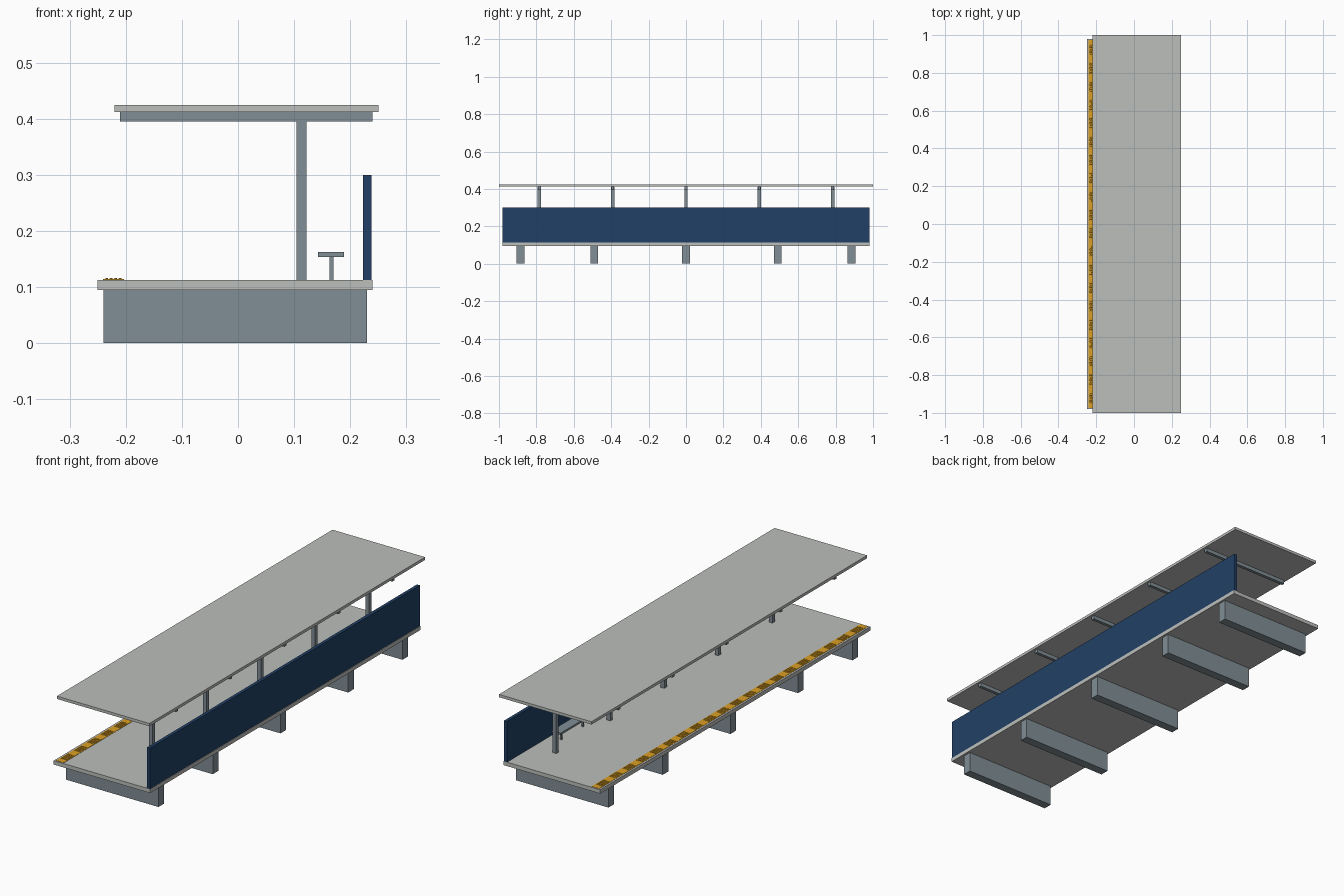
import bpy, bmesh
from mathutils import Matrix

if "Cube" in bpy.data.objects:
    bpy.data.objects.remove(bpy.data.objects["Cube"])


def srgb(r, g, b):
    def lin(c):
        c /= 255
        return c / 12.92 if c <= 0.04045 else ((c + 0.055) / 1.055) ** 2.4
    return (lin(r), lin(g), lin(b), 1.0)


def material(name, rgb):
    m = bpy.data.materials.new(name)
    m.diffuse_color = srgb(*rgb)
    m.use_nodes = True
    m.node_tree.nodes["Principled BSDF"].inputs["Base Color"].default_value = m.diffuse_color
    return m


CONCRETE = material("pale concrete", (188, 191, 187))
STEEL = material("grey steel", (129, 142, 150))
NAVY = material("navy panel", (33, 64, 102))
YELLOW = material("warning yellow", (220, 160, 35))


def finish(name, bm, mat):
    mesh = bpy.data.meshes.new(name)
    bm.to_mesh(mesh)
    bm.free()
    mesh.materials.append(mat)
    obj = bpy.data.objects.new(name, mesh)
    bpy.context.collection.objects.link(obj)
    return obj


def box(name, x, y, z, mat):
    """Box from (min, max) ranges on each axis."""
    bm = bmesh.new()
    size = [r[1] - r[0] for r in (x, y, z)]
    mid = [(r[0] + r[1]) / 2 for r in (x, y, z)]
    bmesh.ops.create_cube(bm, size=1, matrix=Matrix.Translation(mid) @ Matrix.Diagonal((*size, 1)))
    return finish(name, bm, mat)


def around(c, width):
    return (c - width / 2, c + width / 2)


DECK = 0.113

# Platform deck, back wall and canopy roof
box("platform_deck", (-0.25, 0.24), (-0.98, 0.98), (0.095, DECK), CONCRETE)
box("back_wall", (0.223, 0.238), (-0.98, 0.98), (DECK, 0.30), NAVY)
box("canopy_roof", (-0.22, 0.25), (-1, 1), (0.412, 0.425), CONCRETE)

# Supporting piers below the deck
for y in (-0.885, -0.491, 0, 0.491, 0.885):
    box("pier", (-0.24, 0.23), around(y, 0.041), (0, 0.095), STEEL)

# Canopy columns with cross beams
for i in range(-2, 3):
    y = i * 0.392
    box("canopy_column", (0.104, 0.122), around(y, 0.018), (DECK, 0.41), STEEL)
    box("canopy_beam", (-0.21, 0.24), around(y, 0.015), (0.395, 0.412), STEEL)

# One bench in every bay between columns
for i in (-1.5, -0.5, 0.5, 1.5):
    y = i * 0.392
    box("bench_seat", (0.143, 0.189), around(y, 0.235), (0.154, 0.163), STEEL)
    for side in (-1, 1):
        box("bench_leg", (0.163, 0.170), around(y + side * 0.078, 0.008), (DECK, 0.154), STEEL)

# Tactile warning strip along the open edge
box("warning_strip", (-0.241, -0.203), (-0.975, 0.975), (DECK, 0.1142), YELLOW)

# Groups of raised studs on the strip
bm = bmesh.new()
for group in range(20):
    for row in range(6):
        for col in range(4):
            pos = (-0.234 + col * 0.008, (group - 9.5) * 0.097 + (row - 2.5) * 0.0095, 0.1151)
            bmesh.ops.create_cone(bm, cap_ends=True, segments=8, radius1=0.003, radius2=0.002,
                                  depth=0.0022, matrix=Matrix.Translation(pos))
finish("warning_studs", bm, YELLOW)
